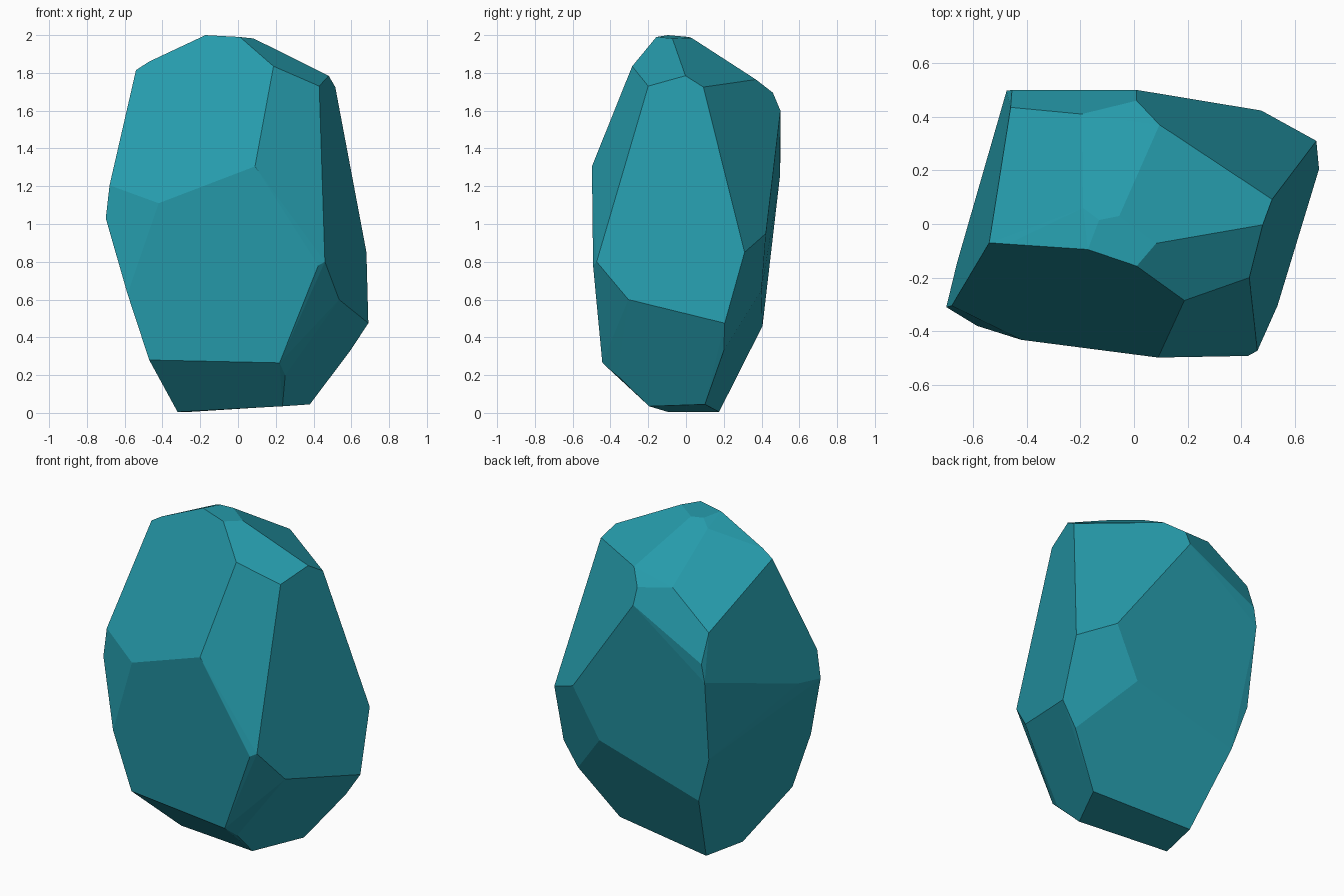
import bpy, bmesh, math

# Corner points of the cut rock, ring by ring from base to crown
base = [(-.32, -.095, .005), (-.26, .175, .005), (.38, .10, .045), (.235, -.195, .035)]
lower = [(-.47, -.365, .28), (.22, -.443, .265), (.25, -.365, .20), (.595, .20, .33),
         (.69, .205, .475), (.535, -.305, .60), (-.37, .405, .46), (.31, .40, .65),
         (-.585, -.38, .63)]
girdle = [(.425, -.492, .78), (.46, -.473, .80), (.68, .31, .85), (.475, .423, .95),
          (-.46, .435, .75), (-.70, -.31, 1.03), (-.66, -.145, 1.05), (-.42, -.432, 1.11),
          (-.68, -.305, 1.205), (-.475, .497, 1.25), (.09, -.498, 1.305), (-.455, .50, 1.36)]
shoulder = [(-.46, .435, 1.53), (.01, .50, 1.60), (.01, .46, 1.695), (-.195, .41, 1.73),
            (.095, .37, 1.765), (.515, .092, 1.725), (.43, -.20, 1.73), (.48, -.003, 1.785),
            (-.54, -.07, 1.815), (-.47, -.075, 1.86), (.188, -.285, 1.835)]
crown = [(-.19, .06, 1.958), (-.13, .015, 1.99), (-.055, .03, 1.985),
         (-.172, -.095, 2.0), (.01, -.157, 1.99), (.083, -.072, 1.982)]

# Wrap the corners in a convex skin and merge nearly flat triangles into facets
bm = bmesh.new()
for ring in (base, lower, girdle, shoulder, crown):
    for p in ring:
        bm.verts.new(p)
hull = bmesh.ops.convex_hull(bm, input=bm.verts[:])
bmesh.ops.delete(bm, geom=[v for v in bm.verts if not v.link_faces], context='VERTS')
bmesh.ops.dissolve_limit(bm, angle_limit=math.radians(3.5), verts=bm.verts[:], edges=bm.edges[:])
bmesh.ops.recalc_face_normals(bm, faces=bm.faces[:])

mesh = bpy.data.meshes.new("rock")
bm.to_mesh(mesh)
bm.free()
rock = bpy.data.objects.new("rock", mesh)
bpy.context.collection.objects.link(rock)

# Single teal stone colour
teal = bpy.data.materials.new("teal stone")
teal.diffuse_color = (.019, .33, .41, 1)
mesh.materials.append(teal)
